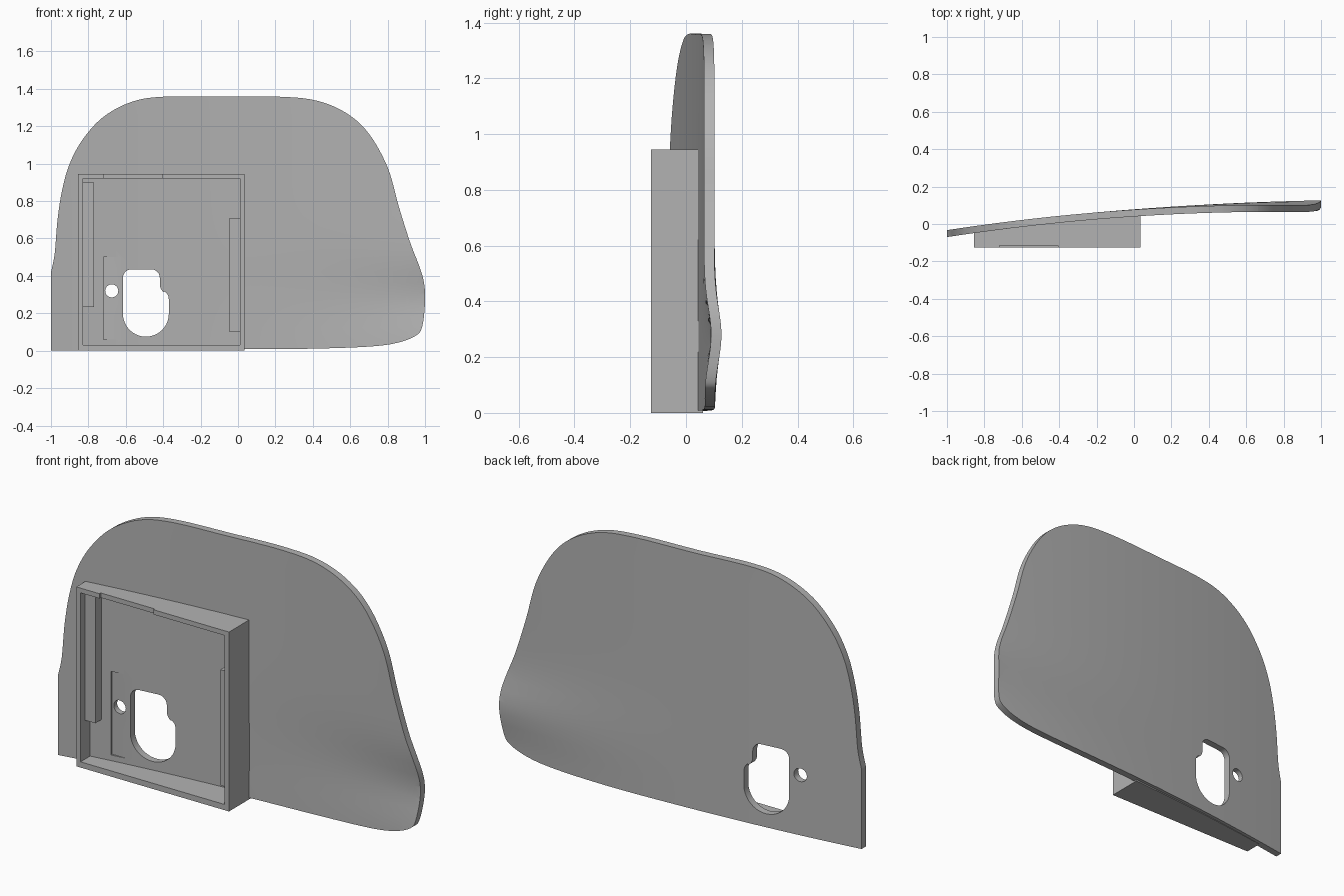
import bpy, bmesh, math
from mathutils import Vector

if "Cube" in bpy.data.objects:
    bpy.data.objects.remove(bpy.data.objects["Cube"])

grey = bpy.data.materials.new("plain grey")
grey.use_nodes = True
COLOUR = (0.45, 0.45, 0.45, 1)
grey.diffuse_color = COLOUR
grey.node_tree.nodes["Principled BSDF"].inputs["Base Color"].default_value = COLOUR

THICK = 0.037


def back(x, z):
    """Rear surface of the curved panel, with a bulge low on the left edge."""
    flare = max(0, (x + 0.3) / 1.3) ** 2
    width = 0.14 + 0.12 * max(0, 1 - x)
    return 0.077 + 0.0665 * x - 0.0435 * x * x + 0.027 * flare * math.exp(-((z - 0.28) / width) ** 2)


def front(x, z):
    return back(x, z) - THICK


def inside(x, z):
    return back(x, z) - THICK / 2


def flat(y):
    return lambda x, z: y


def spline(pts, steps=6):
    """Smooth open curve through the points."""
    pts = [Vector(p) for p in pts]
    ext = [pts[0]] + pts + [pts[-1]]
    out = []
    for a, b, c, d in zip(ext, ext[1:], ext[2:], ext[3:]):
        for i in range(steps):
            t = i / steps
            out.append(0.5 * (2 * b + (c - a) * t + (2 * a - 5 * b + 4 * c - d) * t ** 2
                              + (3 * b - a - 3 * c + d) * t ** 3))
    return out + [pts[-1]]


def arc(cx, cz, r, a0, a1, n=10):
    angles = [math.radians(a0 + (a1 - a0) * i / n) for i in range(n + 1)]
    return [(cx + r * math.cos(a), cz + r * math.sin(a)) for a in angles]


def rect(x0, x1, z0, z1):
    return [(x0, z0), (x1, z0), (x1, z1), (x0, z1)]


def slab(name, outline, near, far, step=None):
    """Solid with an x-z outline between two depth functions."""
    bm = bmesh.new()
    bm.faces.new([bm.verts.new((p[0], 0, p[1])) for p in outline])
    if step:
        for axis in (Vector((1, 0, 0)), Vector((0, 0, 1))):
            for i in range(-int(1 / step), int(1.4 / step) + 1):
                bmesh.ops.bisect_plane(bm, geom=bm.verts[:] + bm.edges[:] + bm.faces[:], dist=1e-5,
                                       plane_co=axis * (i * step + 0.0037), plane_no=axis)
    rear = bm.verts[:]
    new = bmesh.ops.extrude_face_region(bm, geom=bm.faces[:])["geom"]
    for v in rear:
        v.co.y = far(v.co.x, v.co.z)
    for v in new:
        if isinstance(v, bmesh.types.BMVert):
            v.co.y = near(v.co.x, v.co.z)
    bmesh.ops.recalc_face_normals(bm, faces=bm.faces[:])
    mesh = bpy.data.meshes.new(name)
    bm.to_mesh(mesh)
    bm.free()
    mesh.materials.append(grey)
    obj = bpy.data.objects.new(name, mesh)
    bpy.context.collection.objects.link(obj)
    return obj


def activate(obj):
    bpy.ops.object.select_all(action="DESELECT")
    obj.select_set(True)
    bpy.context.view_layer.objects.active = obj


def cut(obj, outline, near, far):
    tool = slab("cutter", outline, flat(near), flat(far))
    tool.hide_render = True
    mod = obj.modifiers.new("cut", "BOOLEAN")
    mod.operation, mod.solver, mod.object = "DIFFERENCE", "EXACT", tool
    activate(obj)
    bpy.ops.object.modifier_apply(modifier=mod.name)
    bpy.data.objects.remove(tool)


# Curved panel
edge = spline([(-1, 0.42), (-0.98, 0.52), (-0.965, 0.7), (-0.94, 0.86), (-0.9, 1.0), (-0.83, 1.13),
               (-0.72, 1.25), (-0.57, 1.33), (-0.4, 1.358), (-0.1, 1.358), (0.22, 1.358), (0.42, 1.337),
               (0.58, 1.27), (0.7, 1.16), (0.8, 0.98), (0.86, 0.77), (0.92, 0.58), (0.97, 0.45),
               (0.995, 0.36), (1, 0.26), (0.985, 0.13), (0.95, 0.08), (0.85, 0.042), (0.7, 0.022),
               (0.4, 0.011), (0.04, 0.008)])
panel = slab("curved_panel", edge + [(-1, 0)], front, back, 0.06)

# Shallow flat seat, large opening and small round hole
cut(panel, rect(-0.72, -0.4, 0.06, 0.5), -0.3, -0.02)
opening = (arc(-0.4925, 0.1975, 0.1225, 180, 360, 20) + arc(-0.42, 0.275, 0.05, 0, 55, 5)
           + arc(-0.365, 0.355, 0.053, 235, 180, 5) + arc(-0.463, 0.39, 0.045, 0, 90, 6)
           + arc(-0.57, 0.39, 0.045, 90, 180, 6))
cut(panel, opening, -0.3, 0.3)
cut(panel, arc(-0.675, 0.32, 0.035, 0, 345, 23), -0.3, 0.3)

# Open box frame with a notch in its top wall
frame = slab("box_frame", rect(-0.855, 0.035, 0, 0.945), flat(-0.125), inside, 0.06)
cut(frame, rect(-0.83, 0.01, 0.03, 0.92), -0.3, 0.3)
cut(frame, rect(-0.72, -0.405, 0.9, 1.0), -0.3, -0.114)

# Ledges along the inner side walls
right_ledge = slab("right_ledge", rect(-0.835, -0.77, 0.235, 0.9), flat(-0.088), inside, 0.06)
left_ledge = slab("left_ledge", rect(-0.045, 0.015, 0.1, 0.71), flat(-0.083), inside, 0.06)

for part in (panel, frame, right_ledge, left_ledge):
    activate(part)
    bpy.ops.object.shade_smooth_by_angle(angle=math.radians(30))
